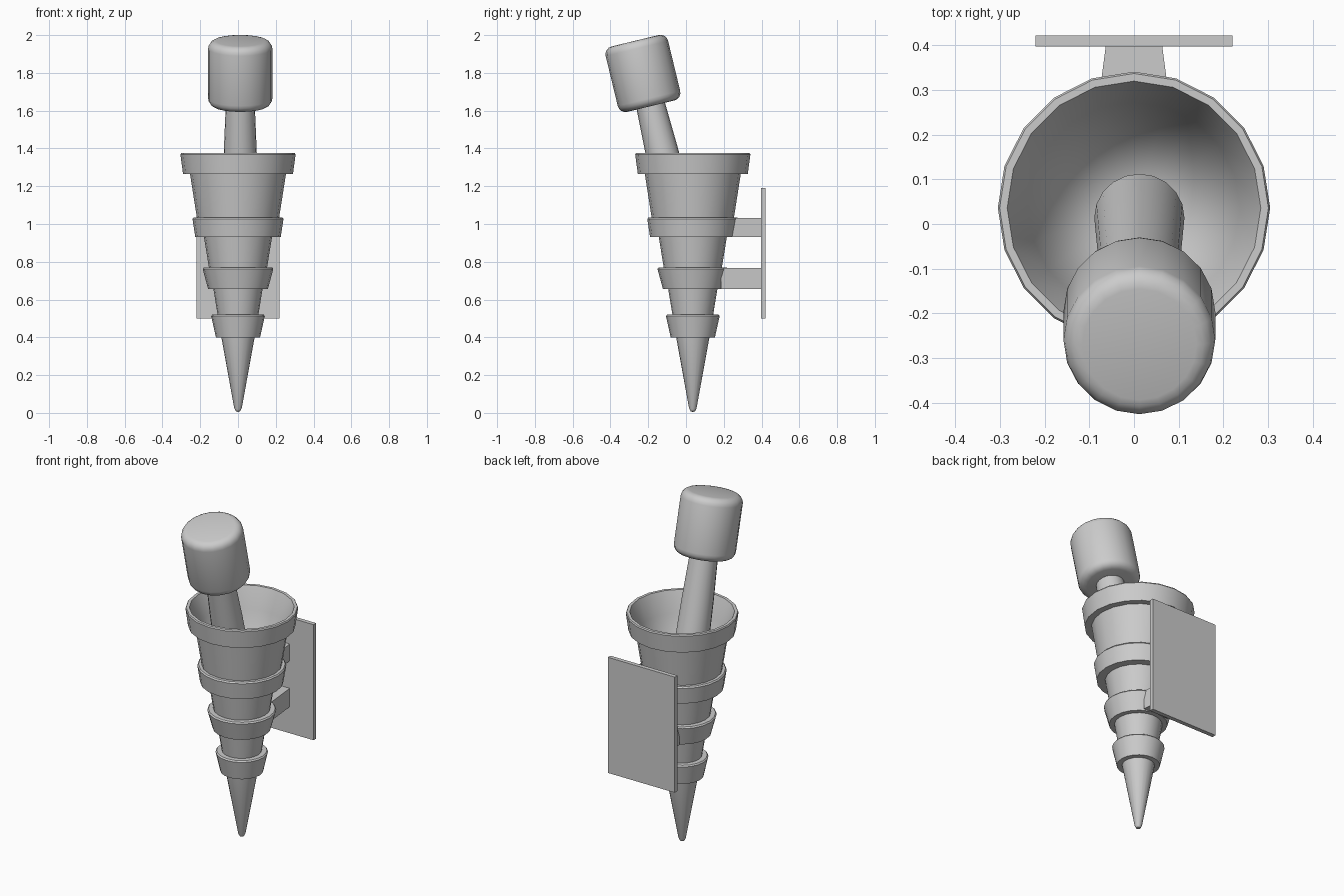
import bpy, bmesh, math
from mathutils import Matrix, Vector

if "Cube" in bpy.data.objects:
    bpy.data.objects.remove(bpy.data.objects["Cube"])

SIDES = 20
CONE_Y = 0.036


def finish(bm, name, smooth=True):
    bmesh.ops.recalc_face_normals(bm, faces=bm.faces[:])
    me = bpy.data.meshes.new(name)
    bm.to_mesh(me)
    bm.free()
    ob = bpy.data.objects.new(name, me)
    bpy.context.collection.objects.link(ob)
    if smooth:
        bpy.ops.object.select_all(action='DESELECT')
        ob.select_set(True)
        bpy.context.view_layer.objects.active = ob
        bpy.ops.object.shade_smooth_by_angle(angle=math.radians(35))
    return ob


def lathe(name, profile, matrix):
    """Revolve (radius, height) points; radius 0 makes a pole."""
    bm = bmesh.new()
    rings = []
    for r, z in profile:
        if r == 0:
            rings.append([bm.verts.new((0, 0, z))] * SIDES)
        else:
            rings.append([bm.verts.new((r * math.cos(2 * math.pi * i / SIDES),
                                        r * math.sin(2 * math.pi * i / SIDES), z))
                          for i in range(SIDES)])
    for a, b in zip(rings, rings[1:]):
        for i in range(SIDES):
            j = (i + 1) % SIDES
            bm.faces.new(list(dict.fromkeys((a[i], a[j], b[j], b[i]))))
    bm.transform(matrix)
    return finish(bm, name)


def prism(name, y0, y1, w0, w1, z0, z1):
    """Box along y whose half width goes from w0 to w1."""
    bm = bmesh.new()
    bmesh.ops.create_cube(bm, size=1)
    for v in bm.verts:
        back = v.co.y > 0
        half = w1 if back else w0
        v.co = Vector((math.copysign(half, v.co.x), y1 if back else y0,
                       z1 if v.co.z > 0 else z0))
    return finish(bm, name, smooth=False)


# Stepped hollow cone: wall radius below, bottom z, bottom r, top z, top r, wall radius above
bands = [(0.088, 0.40, 0.117, 0.52, 0.142, 0.108),
         (0.130, 0.655, 0.158, 0.77, 0.187, 0.154),
         (0.180, 0.93, 0.226, 1.035, 0.241, 0.218)]
profile = [(0, 0.005), (0.012, 0.009), (0.020, 0.025)]
for wall_lo, z0, r0, z1, r1, wall_hi in bands:
    profile += [(wall_lo, z0), (r0, z0), (r1, z1 - 0.008), (r1 - 0.006, z1), (wall_hi, z1)]
profile += [(0.254, 1.265), (0.291, 1.265), (0.305, 1.368), (0.301, 1.375),
            (0.284, 1.375), (0.237, 1.255), (0, 0.20)]
lathe("holder_cone", profile, Matrix.Translation((0, CONE_Y, 0)))

# Leaning torch: handle and rounded head share one axis
axis = (Matrix.Translation((0.012, -0.228, 1.797))
        @ Matrix.Rotation(math.radians(13.6), 4, 'X'))
lathe("torch_handle", [(0, -1.03), (0.101, -1.03), (0.087, -0.42), (0.076, -0.15), (0, -0.15)], axis)

R, H, B = 0.17, 0.178, 0.042
arc = [math.radians(a) for a in (0, 22.5, 45, 67.5, 90)]
head = [(0, -H)]
head += [(R - B + B * math.sin(a), -H + B - B * math.cos(a)) for a in arc]
head += [(R - B + B * math.cos(a), H - B + B * math.sin(a)) for a in arc]
head += [(0, H)]
lathe("torch_head", head, axis)

# Wall plate and its two brackets
prism("wall_plate", 0.397, 0.422, 0.221, 0.221, 0.50, 1.19)
prism("upper_bracket", 0.235, 0.40, 0.085, 0.063, 0.932, 1.033)
prism("lower_bracket", 0.185, 0.40, 0.085, 0.063, 0.657, 0.768)
